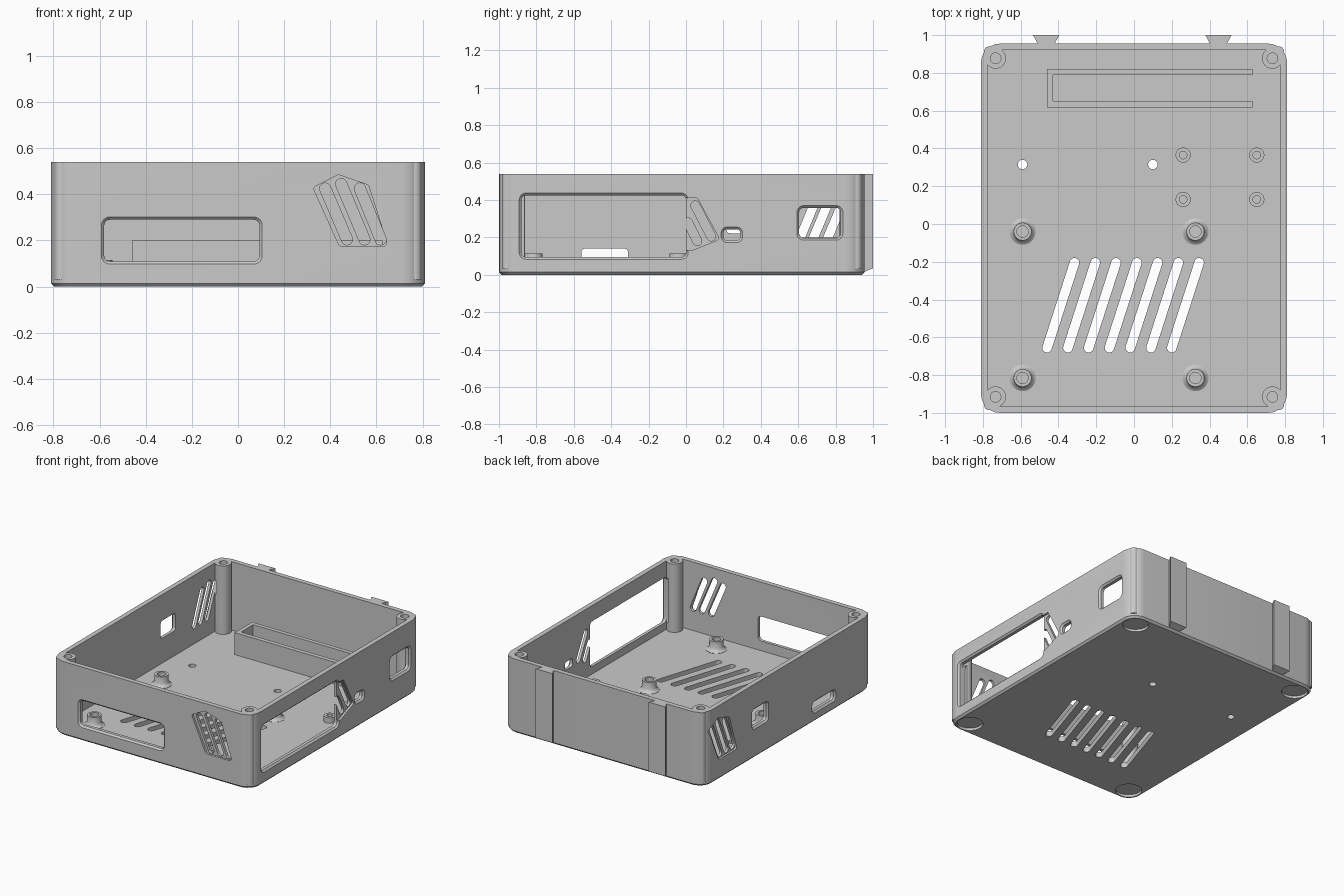
import bpy, bmesh, math
from mathutils import Vector

cube = bpy.data.objects.get("Cube")
if cube:
    bpy.data.objects.remove(cube, do_unlink=True)

grey = bpy.data.materials.new("plain_grey")
grey.use_nodes = True
grey.diffuse_color = (0.59, 0.59, 0.59, 1)
grey.node_tree.nodes["Principled BSDF"].inputs["Base Color"].default_value = grey.diffuse_color

# Axis frames: profile (u, v) swept along w
FRAMES = {
    "floor": lambda u, v, w: (u, v, w),
    "front": lambda u, v, w: (u, w, v),
    "side": lambda u, v, w: (w, u, v),
}
W, Y0, Y1, H = 0.81, -1.0, 0.955, 0.54
WALL, FLOOR = 0.035, 0.04


def rounded(pts, r, n=6):
    """Convex polygon with filleted corners."""
    pts = [Vector(p) for p in pts]
    out = []
    for i, p in enumerate(pts):
        a = (pts[i - 1] - p).normalized()
        b = (pts[(i + 1) % len(pts)] - p).normalized()
        half = a.angle(b) / 2
        t = r / math.tan(half)
        c = p + (a + b).normalized() * (r / math.sin(half))
        s, e = (p + a * t - c).normalized(), (p + b * t - c).normalized()
        out += [c + s.slerp(e, k / n).normalized() * r for k in range(n + 1)]
    return out


def rect(u0, v0, u1, v1, r, grow=0):
    u0, v0, u1, v1 = u0 - grow, v0 - grow, u1 + grow, v1 + grow
    return rounded([(u0, v0), (u1, v0), (u1, v1), (u0, v1)], r + grow)


def circle(u, v, r, n=32):
    return [Vector((u + r * math.cos(k * math.tau / n), v + r * math.sin(k * math.tau / n)))
            for k in range(n)]


def capsule(p, q, r):
    p, q = Vector(p), Vector(q)
    d = (q - p).normalized() * r
    s = Vector((-d.y, d.x))
    return rounded([p - d - s, q + d - s, q + d + s, p - d + s], r * 0.99)


def loft(name, frame, sections):
    """Solid through matching sections given as (w, points)."""
    bm = bmesh.new()
    rings = [[bm.verts.new(FRAMES[frame](p[0], p[1], w)) for p in pts] for w, pts in sections]
    n = len(rings[0])
    for lo, hi in zip(rings, rings[1:]):
        for k in range(n):
            bm.faces.new((lo[k], lo[(k + 1) % n], hi[(k + 1) % n], hi[k]))
    bm.faces.new(rings[0])
    bm.faces.new(rings[-1])
    bmesh.ops.recalc_face_normals(bm, faces=bm.faces)
    mesh = bpy.data.meshes.new(name)
    bm.to_mesh(mesh)
    bm.free()
    mesh.materials.append(grey)
    ob = bpy.data.objects.new(name, mesh)
    bpy.context.collection.objects.link(ob)
    return ob


def combine(target, tool, op="DIFFERENCE"):
    mod = target.modifiers.new(op, "BOOLEAN")
    mod.operation, mod.solver, mod.object = op, "EXACT", tool
    bpy.context.view_layer.objects.active = target
    bpy.ops.object.modifier_apply(modifier=mod.name)
    bpy.data.objects.remove(tool, do_unlink=True)


def cut(frame, pts, w0, w1):
    combine(case, loft("cutter", frame, [(w0, pts), (w1, pts)]))


def opening(frame, surface, inward, box, r):
    """Window through a wall with a chamfered outer rim."""
    steps = [(-0.02, 0.032), (0.012, 0), (0.06, 0)]
    combine(case, loft("cutter", frame,
                       [(surface + inward * d, rect(*box, r, g)) for d, g in steps]))


def vent(frame, surface, inward, outline, slots, place=lambda p: p):
    """Shallow pocket with slanted slots through its back."""
    cut(frame, rounded([place(p) for p in outline], 0.015),
        surface - inward * 0.02, surface + inward * 0.015)
    for p, q in slots:
        cut(frame, capsule(place(p), place(q), 0.024),
            surface - inward * 0.02, surface + inward * 0.06)


# Open-topped case with a chamfered base
case = loft("case", "floor", [
    (0, rect(-W, Y0, W, Y1, 0.1, -0.014)),
    (0.014, rect(-W, Y0, W, Y1, 0.1)),
    (H, rect(-W, Y0, W, Y1, 0.1))])
cut("floor", rect(-W, Y0, W, Y1, 0.1, -WALL), FLOOR, H + 0.1)

# Corner screw pillars, with foot recesses below
for sx in (-1, 1):
    for sy, y, edge in ((-1, -0.915, Y0), (1, 0.877, Y1)):
        x = sx * 0.733
        xs, ys = sorted((x, sx * (W - 0.015))), sorted((y, edge - sy * 0.015))
        filler = rect(xs[0], ys[0], xs[1], ys[1], 0.028)
        for pts in (circle(x, y, 0.055), filler):
            combine(case, loft("pillar", "floor", [(0.03, pts), (H, pts)]), "UNION")
        cut("floor", circle(x, y, 0.028), 0.2, H + 0.1)
        cut("floor", circle(sx * 0.7, y - sy * 0.025, 0.088), -0.05, 0.018)

# Floor slots and screw holes
for i in range(7):
    x = -0.46 + 0.11 * i
    cut("floor", capsule((x, -0.655), (x + 0.145, -0.205), 0.025), -0.1, 0.1)
for x in (-0.59, 0.1):
    cut("floor", circle(x, 0.315, 0.025), -0.1, 0.1)

# Wall windows
opening("front", Y0, 1, (-0.58, 0.11, 0.093, 0.29), 0.025)
opening("side", W, -1, (-0.88, 0.095, 0.0, 0.425), 0.025)
opening("side", W, -1, (0.2, 0.185, 0.29, 0.243), 0.018)
opening("side", W, -1, (0.605, 0.197, 0.827, 0.358), 0.025)
opening("side", -W, 1, (0.215, 0.222, 0.385, 0.35), 0.02)
opening("side", -W, 1, (-0.56, 0.075, -0.31, 0.14), 0.02)

# Slanted vents
shape = [(0.44, 0.175), (0.65, 0.175), (0.565, 0.44), (0.435, 0.485), (0.325, 0.43)]
bars = [((0.472, 0.205), (0.378, 0.425)), ((0.548, 0.205), (0.447, 0.445)), ((0.618, 0.205), (0.528, 0.425))]
vent("front", Y0, 1, shape, bars)
vent("side", -W, 1, shape, bars, lambda p: (1.22 - p[0], p[1] - 0.03))
vent("side", W, -1, [(-0.1, 0.13), (0.03, 0.13), (0.18, 0.19), (0.06, 0.41), (-0.1, 0.41)],
     [((0.135, 0.205), (0.05, 0.37)), ((0.06, 0.18), (0.01, 0.28))])

parts = [case]

# Threaded board standoffs and small posts, as turned profiles
tall = [(0.03, 0.07), (0.042, 0.07), (0.05, 0.057), (0.065, 0.048), (0.115, 0.047), (0.115, 0.03), (0.05, 0.03)]
small = [(0.03, 0.04), (0.08, 0.04), (0.08, 0.02), (0.05, 0.02)]
for name, profile, xs, ys in (("standoff", tall, (-0.59, 0.325), (-0.815, -0.04)),
                              ("small_post", small, (0.26, 0.65), (0.13, 0.365))):
    for x in xs:
        for y in ys:
            parts.append(loft(name, "floor", [(z, circle(x, y, r)) for z, r in profile]))

# Open-ended holder on the floor
u_shape = [(-0.46, 0.618), (0.627, 0.618), (0.627, 0.65), (-0.43, 0.65),
           (-0.43, 0.79), (0.627, 0.79), (0.627, 0.82), (-0.46, 0.82)]
parts.append(loft("holder", "floor", [(0.03, u_shape), (0.2, u_shape)]))

# Dovetail rails on the back, sloped at the foot
for x in (-0.465, 0.447):
    tail = [(x - 0.04, Y1 - 0.01), (x + 0.04, Y1 - 0.01), (x + 0.069, 1), (x - 0.069, 1)]
    rail = loft("back_rail", "floor", [(0.012, tail), (H, tail)])
    for v in rail.data.vertices:
        if v.co.z < 0.1 and v.co.y > 0.99:
            v.co.z = 0.035
    parts.append(rail)

# Smooth round surfaces while keeping edges crisp
for ob in parts:
    bpy.ops.object.select_all(action="DESELECT")
    ob.select_set(True)
    bpy.context.view_layer.objects.active = ob
    bpy.ops.object.shade_smooth_by_angle(angle=math.radians(30))
